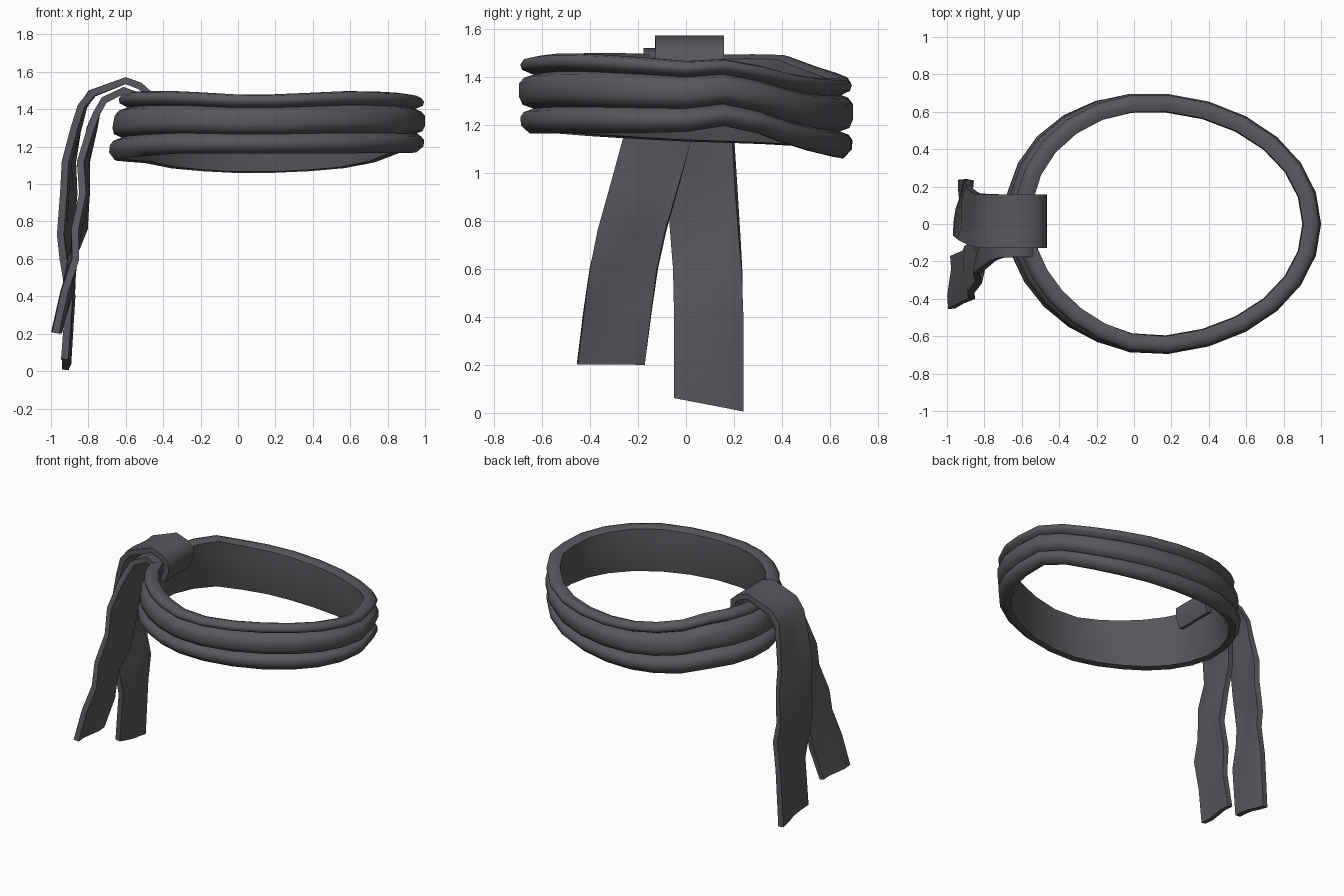
import bpy, bmesh, math
from mathutils import Vector

cube = bpy.data.objects.get("Cube")
if cube:
    bpy.data.objects.remove(cube, do_unlink=True)

cloth = bpy.data.materials.new("charcoal_cloth")
cloth.use_nodes = True
colour = (0.1, 0.095, 0.107, 1)
cloth.diffuse_color = colour
shader = next(n for n in cloth.node_tree.nodes if n.type == 'BSDF_PRINCIPLED')
shader.inputs["Base Color"].default_value = colour
shader.inputs["Roughness"].default_value = 0.8


def build_grid(name, rows, closed, angle, thickness=0):
    """Skin rows of points into a surface; closed joins both directions."""
    bm = bmesh.new()
    grid = [[bm.verts.new(p) for p in row] for row in rows]
    row_count, col_count = len(grid), len(grid[0])
    for i in range(row_count if closed else row_count - 1):
        for j in range(col_count if closed else col_count - 1):
            i2, j2 = (i + 1) % row_count, (j + 1) % col_count
            bm.faces.new((grid[i][j], grid[i2][j], grid[i2][j2], grid[i][j2]))
    bmesh.ops.recalc_face_normals(bm, faces=bm.faces[:])
    mesh = bpy.data.meshes.new(name)
    bm.to_mesh(mesh)
    bm.free()
    mesh.materials.append(cloth)
    obj = bpy.data.objects.new(name, mesh)
    bpy.context.collection.objects.link(obj)
    bpy.ops.object.select_all(action='DESELECT')
    obj.select_set(True)
    bpy.context.view_layer.objects.active = obj
    if thickness:
        solid = obj.modifiers.new("cloth_thickness", 'SOLIDIFY')
        solid.thickness = thickness
        solid.offset = 0
        bpy.ops.object.modifier_apply(modifier=solid.name)
    bpy.ops.object.shade_smooth_by_angle(angle=math.radians(angle))
    return obj


# Head band: three folds outside, plain inside (inset, height fraction)
profile = [(.095, .95), (.055, 1), (.02, .98), (.005, .91), (.012, .84),
           (.06, .775), (.02, .735), (0, .66), (0, .48), (.015, .38),
           (.06, .33), (.02, .285), (.005, .22), (.008, .11), (.045, 0),
           (.085, .02), (.1, .3), (.1, .7)]
# Sagging edges (degrees, top, bottom)
edges = [(0, 1.465, 1.17), (17, 1.475, 1.2), (40, 1.415, 1.12),
         (60, 1.39, 1.075), (90, 1.395, 1.055), (120, 1.435, 1.075),
         (140, 1.495, 1.115), (180, 1.49, 1.13), (215, 1.5, 1.15),
         (240, 1.495, 1.165), (270, 1.475, 1.162), (310, 1.5, 1.165),
         (340, 1.485, 1.165), (360, 1.465, 1.17)]


def edge_heights(deg):
    for (a, top_a, low_a), (b, top_b, low_b) in zip(edges, edges[1:]):
        if a <= deg <= b:
            k = (deg - a) / (b - a)
            return top_a + (top_b - top_a) * k, low_a + (low_b - low_a) * k


SEGMENTS = 26
rows = []
for s in range(SEGMENTS):
    t = math.tau * s / SEGMENTS
    c, n = math.cos(t), math.sin(t)
    top, low = edge_heights(math.degrees(t))
    reach = .93 if c > 0 else .775
    # The knot side bulges to the back and tucks in at the front
    skew = 1 - .03 * math.sin(2 * t) if c < 0 else 1
    row = []
    for inset, f in profile:
        d = inset + .07 * f * max(0, -c)
        row.append((.07 + (reach * skew - d) * c, (.7 * skew - d) * n,
                    low + (top - low) * f))
    rows.append(row)
build_grid("head_band", rows, True, 60)


def strap(name, path, half_width, slant):
    """Sweep a softly creased ribbon along path points (x, y, z, twist)."""
    rows = []
    for i, (x, y, z, twist) in enumerate(path):
        end = i == len(path) - 1
        row = []
        for u in (-1, -.5, 0, .5, 1):
            crease = .008 * math.cos(u * math.pi + i) if i > 4 else 0
            row.append(Vector((x + twist * u + crease, y + half_width * u,
                               z - (slant * u if end else 0))))
        rows.append(row)
    return build_grid(name, rows, False, 70, thickness=.038)


# Outer strap: hooks over the band as the knot, then hangs as the long tail
strap("knot_and_long_tail", [
    (-.515, .015, 1.36, 0), (-.485, .015, 1.43, 0), (-.485, .015, 1.49, 0),
    (-.525, .015, 1.525, 0), (-.6, .015, 1.553, 0), (-.78, .015, 1.485, 0),
    (-.832, .02, 1.415, 0), (-.86, .03, 1.3, .01), (-.905, .055, 1.12, .02),
    (-.912, .065, .95, .028), (-.928, .08, .73, .028), (-.905, .09, .6, .03),
    (-.895, .095, .4, 0), (-.918, .095, .035, .002),
], .143, .028)

# Inner strap: passes under the knot and hangs as the short forward tail
strap("short_tail", [
    (-.53, -.035, 1.42, 0), (-.55, -.035, 1.478, 0), (-.61, -.035, 1.5, 0),
    (-.715, -.04, 1.45, 0), (-.755, -.055, 1.38, 0), (-.78, -.08, 1.3, .005),
    (-.82, -.125, 1.12, .015), (-.815, -.17, .95, .01),
    (-.848, -.225, .76, .025), (-.885, -.26, .6, -.01),
    (-.92, -.285, .42, .015), (-.97, -.312, .205, .005),
], .141, 0)
